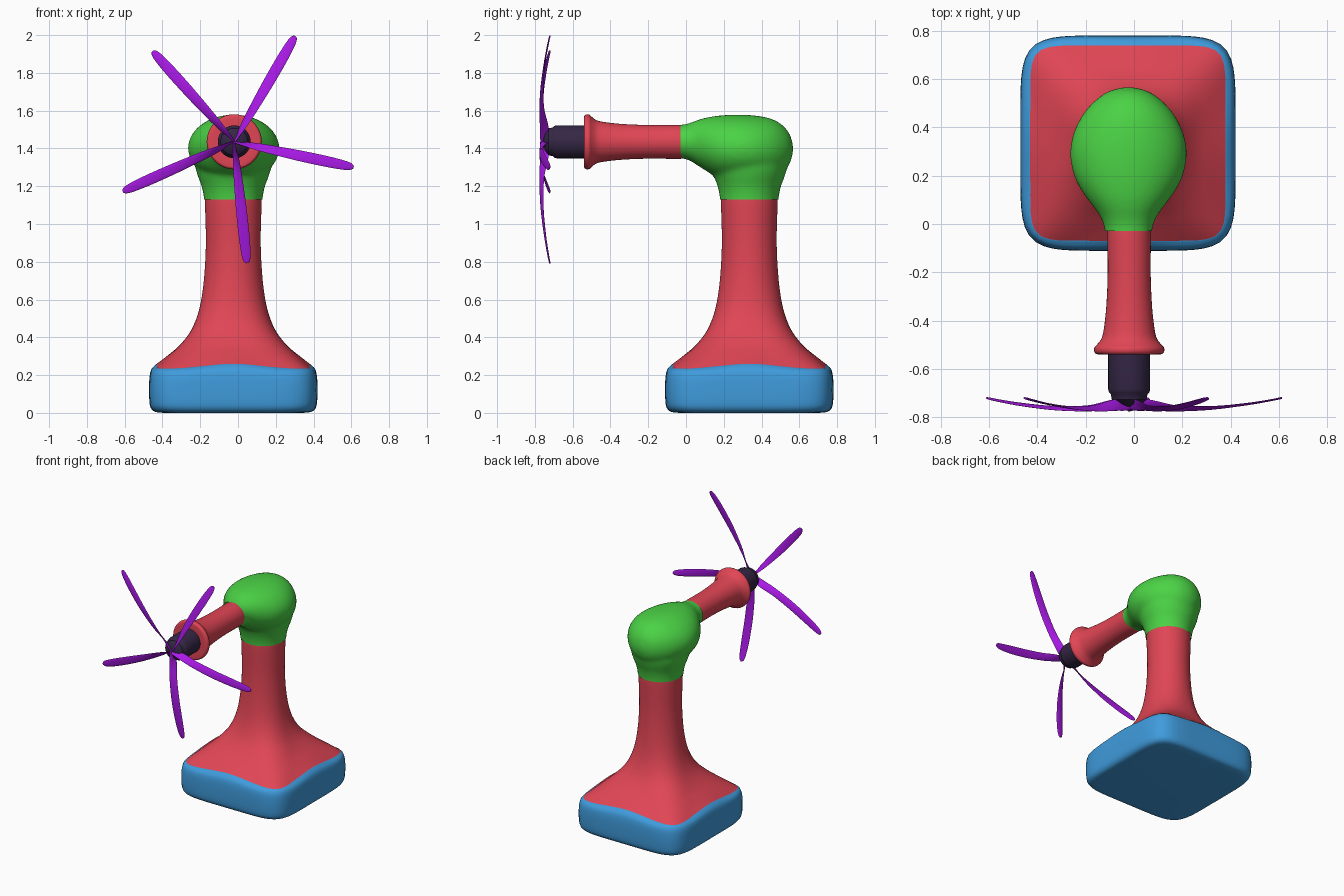
import bpy, bmesh
from math import sin, cos, pi, radians
from mathutils import Vector

if "Cube" in bpy.data.objects:
    bpy.data.objects.remove(bpy.data.objects["Cube"])

BX, BY = -0.025, 0.335          # column axis
AX, AZ = -0.02, 1.435           # arm axis


def material(name, rgb):
    m = bpy.data.materials.new(name)
    m.diffuse_color = (*rgb, 1)
    m.use_nodes = True
    m.node_tree.nodes["Principled BSDF"].inputs["Base Color"].default_value = m.diffuse_color
    return m


RED = material("red", (0.75, 0.06, 0.09))
BLUE = material("blue", (0.05, 0.33, 0.72))
GREEN = material("green", (0.07, 0.65, 0.06))
DARK = material("dark", (0.035, 0.02, 0.06))
PURPLE = material("purple", (0.40, 0.01, 0.80))


def dense(st, k=4):
    """Catmull-Rom interpolation of station tuples."""
    out = []
    for i in range(len(st) - 1):
        a, b, c, d = st[max(i - 1, 0)], st[i], st[i + 1], st[min(i + 2, len(st) - 1)]
        for j in range(k):
            t = j / k
            out.append(tuple(0.5 * (2 * q + (r - p) * t + (2 * p - 5 * q + 4 * r - s) * t * t
                                    + (3 * q - p - 3 * r + s) * t ** 3)
                             for p, q, r, s in zip(a, b, c, d)))
    return out + [st[-1]]


def loft(bm, rings, caps=True):
    vs = [[bm.verts.new(p) for p in ring] for ring in rings]
    n = len(vs[0])
    for a, b in zip(vs, vs[1:]):
        for i in range(n):
            bm.faces.new((a[i], a[(i + 1) % n], b[(i + 1) % n], b[i]))
    if caps:
        bm.faces.new(vs[0])
        bm.faces.new(vs[-1])


def finish(bm, name, mat, angle=40):
    bmesh.ops.recalc_face_normals(bm, faces=bm.faces)
    me = bpy.data.meshes.new(name)
    bm.to_mesh(me)
    bm.free()
    ob = bpy.data.objects.new(name, me)
    bpy.context.collection.objects.link(ob)
    me.materials.append(mat)
    bpy.ops.object.select_all(action='DESELECT')
    ob.select_set(True)
    bpy.context.view_layer.objects.active = ob
    bpy.ops.object.shade_smooth_by_angle(angle=radians(angle))
    return ob


def square_ring(z, h, n, dz, count=96):
    """Rounded-square ring (superellipse) around the column axis."""
    pts = []
    for i in range(count):
        t = 2 * pi * (i + 0.5) / count
        c, s = cos(t), sin(t)
        r = h / (abs(c) ** n + abs(s) ** n) ** (1 / n)
        pts.append((BX + r * c, BY + r * s, z + dz * cos(4 * t)))
    return pts


def y_ring(y, rx, rz, zc, xc=AX, count=40):
    return [(xc + rx * cos(2 * pi * i / count), y, zc + rz * sin(2 * pi * i / count))
            for i in range(count)]


# Base block: z, half width, squareness, corner droop
bm = bmesh.new()
loft(bm, [square_ring(*s) for s in dense(
    [(0.0, 0.37, 6, 0), (0.006, 0.415, 6, 0), (0.025, 0.436, 6, 0), (0.06, 0.444, 6, 0),
     (0.13, 0.446, 6, 0), (0.19, 0.443, 6, 0.004), (0.225, 0.432, 6.5, 0.009),
     (0.247, 0.405, 9, 0.013)])])
finish(bm, "base", BLUE)

# Flared column
bm = bmesh.new()
loft(bm, [square_ring(*s) for s in dense(
    [(0.247, 0.405, 9, 0.013), (0.30, 0.345, 5.5, 0.006), (0.36, 0.282, 3.8, 0),
     (0.44, 0.222, 2.8, 0), (0.55, 0.180, 2.3, 0), (0.70, 0.156, 2.05, 0),
     (0.90, 0.145, 2, 0), (1.12, 0.150, 2, 0), (1.15, 0.145, 2, 0)])], caps=False)
finish(bm, "column", RED, 60)

# Elbow: neck and pear-shaped head fused by a remesh, then trimmed flat at both joints
bm = bmesh.new()
loft(bm, [square_ring(z, h, 2, 0) for z, h in dense(
    [(1.02, 0.152), (1.13, 0.155), (1.20, 0.168), (1.26, 0.190), (1.32, 0.20), (1.40, 0.16)])])
head = [(-0.12, 0.095, 1.35, 1.525), (-0.03, 0.098, 1.348, 1.525), (0.02, 0.112, 1.335, 1.535),
        (0.06, 0.137, 1.31, 1.55), (0.10, 0.168, 1.285, 1.562), (0.15, 0.202, 1.255, 1.571),
        (0.21, 0.229, 1.235, 1.577), (0.29, 0.242, 1.225, 1.579), (0.37, 0.230, 1.225, 1.574),
        (0.45, 0.192, 1.24, 1.558), (0.51, 0.140, 1.27, 1.525), (0.55, 0.082, 1.32, 1.475),
        (0.567, 0.02, 1.38, 1.415)]
loft(bm, [y_ring(y, w, (t - b) / 2, (t + b) / 2, BX + 0.002) for y, w, b, t in dense(head)])
tmp = finish(bm, "elbow_blank", GREEN)
mod = tmp.modifiers.new("fuse", 'REMESH')
mod.mode = 'VOXEL'
mod.voxel_size = 0.012
mod = tmp.modifiers.new("soften", 'SMOOTH')
mod.factor = 0.5
mod.iterations = 14
me = bpy.data.meshes.new_from_object(tmp.evaluated_get(bpy.context.evaluated_depsgraph_get()))
bpy.data.objects.remove(tmp)
bm = bmesh.new()
bm.from_mesh(me)
for co, no in (((0, 0, 1.13), (0, 0, -1)), ((0, -0.03, 0), (0, -1, 0))):
    bmesh.ops.bisect_plane(bm, geom=bm.verts[:] + bm.edges[:] + bm.faces[:], dist=1e-5,
                           plane_co=co, plane_no=no, clear_outer=True)
finish(bm, "elbow", GREEN, 80)

# Arm with flared lip
bm = bmesh.new()
loft(bm, [y_ring(y, r, r, AZ) for y, r in dense(
    [(-0.01, 0.085), (-0.035, 0.090), (-0.20, 0.089), (-0.33, 0.094), (-0.42, 0.103),
     (-0.47, 0.113), (-0.497, 0.131), (-0.510, 0.143), (-0.523, 0.146), (-0.535, 0.141),
     (-0.540, 0.128), (-0.540, 0.08)])])
finish(bm, "arm", RED, 60)

# Motor hub
bm = bmesh.new()
loft(bm, [y_ring(y, r, r, AZ) for y, r in
          [(-0.53, 0.087), (-0.685, 0.087), (-0.697, 0.084), (-0.705, 0.076),
           (-0.728, 0.072), (-0.745, 0.05), (-0.755, 0.02)]])
finish(bm, "hub", DARK)

# Five twisted blades: radius, half chord, twist, y
blade = dense([(0.0, 0.016, 70, -0.755), (0.05, 0.026, 66, -0.750), (0.10, 0.027, 52, -0.752),
               (0.20, 0.026, 28, -0.764), (0.35, 0.029, 14, -0.762), (0.50, 0.029, 8, -0.746),
               (0.60, 0.024, 5, -0.730), (0.635, 0.016, 4, -0.723), (0.646, 0.006, 3, -0.721)])
bm = bmesh.new()
for k in range(5):
    a = radians(60 + 72 * k)
    out, side = Vector((cos(a), 0, sin(a))), Vector((-sin(a), 0, cos(a)))
    rings = []
    for r, h, tw, y in blade:
        t = radians(tw)
        chord = side * cos(t) + Vector((0, sin(t), 0))
        thick = Vector((0, cos(t), 0)) - side * sin(t)
        c = Vector((AX, y, AZ)) + out * r
        rings.append([c + chord * h * cos(q * pi / 6) + thick * 0.004 * sin(q * pi / 6)
                      for q in range(12)])
    loft(bm, rings)
finish(bm, "blades", PURPLE, 60)
